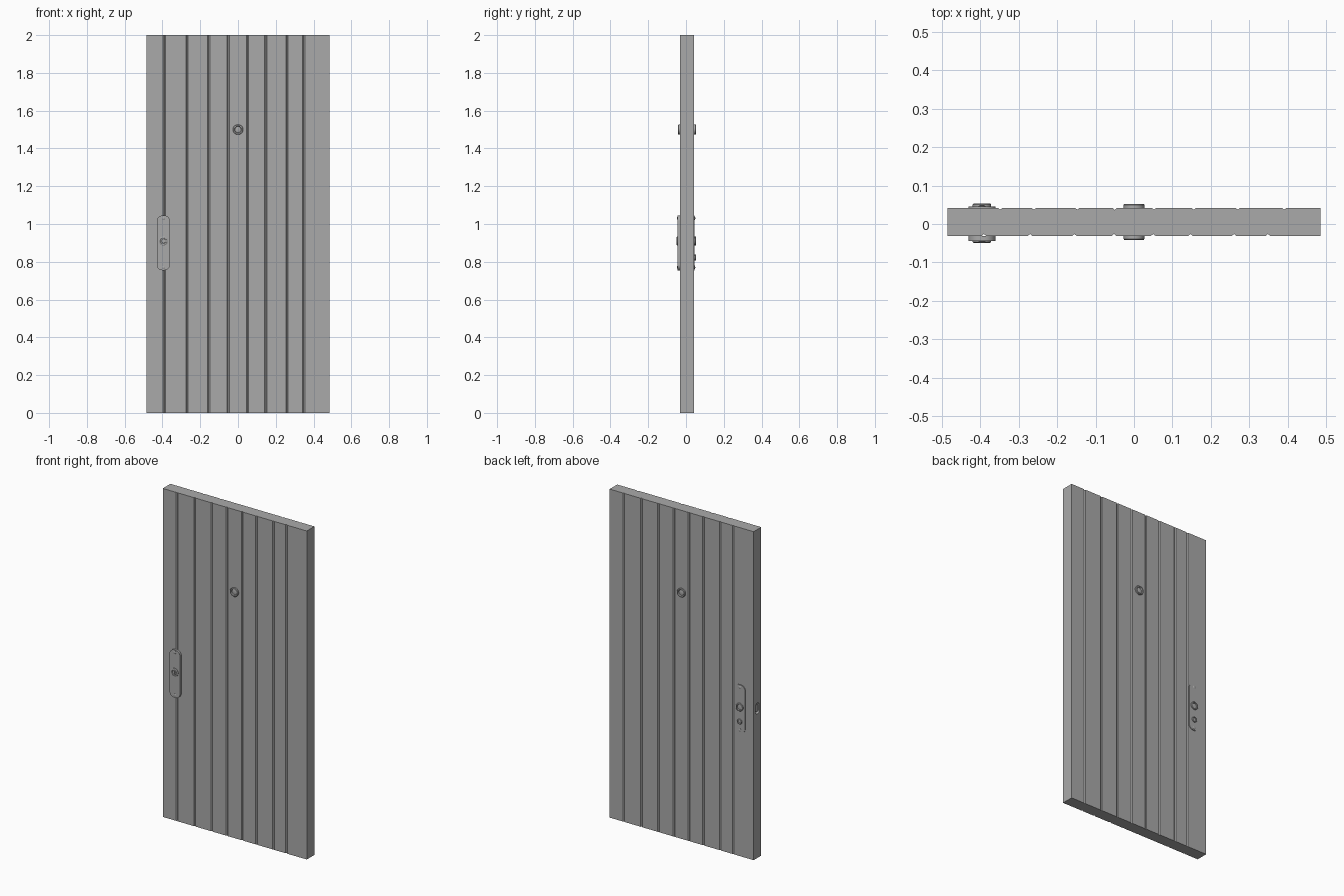
import bpy
import bmesh
import math
from mathutils import Matrix, Vector

if "Cube" in bpy.data.objects:
    bpy.data.objects.remove(bpy.data.objects["Cube"])

grey = bpy.data.materials.new("door grey")
grey.use_nodes = True
colour = (0.4, 0.4, 0.4, 1)
grey.diffuse_color = colour
grey.node_tree.nodes["Principled BSDF"].inputs["Base Color"].default_value = colour

FRONT, BACK = -0.031, 0.042
HALF, TOP = 0.485, 2.0
LOCK_X, LOCK_Z = -0.395, 0.91
GROOVES = [-0.39, -0.27, -0.155, -0.052, 0.05, 0.147, 0.26, 0.348]


def prism(name, outline, direction):
    """Extrude a closed planar outline along a vector."""
    bm = bmesh.new()
    face = bm.faces.new([bm.verts.new(p) for p in outline])
    new = bmesh.ops.extrude_face_region(bm, geom=[face])["geom"]
    bmesh.ops.translate(bm, vec=direction,
                        verts=[v for v in new if isinstance(v, bmesh.types.BMVert)])
    bmesh.ops.recalc_face_normals(bm, faces=bm.faces)
    mesh = bpy.data.meshes.new(name)
    bm.to_mesh(mesh)
    bm.free()
    mesh.materials.append(grey)
    ob = bpy.data.objects.new(name, mesh)
    bpy.context.collection.objects.link(ob)
    return ob


def smooth(ob):
    bpy.ops.object.select_all(action="DESELECT")
    ob.select_set(True)
    bpy.context.view_layer.objects.active = ob
    bpy.ops.object.shade_smooth_by_angle(angle=math.radians(30))


def rounded(width, height, radius, steps=8):
    """Rounded rectangle as a list of 2D points."""
    points = []
    for i, (sx, sz) in enumerate([(1, 1), (-1, 1), (-1, -1), (1, -1)]):
        for k in range(steps + 1):
            a = math.pi / 2 * (i + k / steps)
            points.append((sx * (width / 2 - radius) + radius * math.cos(a),
                           sz * (height / 2 - radius) + radius * math.sin(a)))
    return points


def lathe(name, x, z, surface, side, profile, steps=32):
    """Spin (radius, height) pairs around an axis leaving a door face."""
    bm = bmesh.new()
    rings = [[bm.verts.new((x + r * math.cos(math.tau * k / steps), surface + side * h,
                            z + r * math.sin(math.tau * k / steps)))
              for k in range(steps)] for r, h in profile]
    for a, b in zip(rings, rings[1:]):
        for k in range(steps):
            n = (k + 1) % steps
            bm.faces.new((a[k], a[n], b[n], b[k]))
    bm.faces.new(rings[0])
    bm.faces.new(rings[-1])
    bmesh.ops.recalc_face_normals(bm, faces=bm.faces)
    mesh = bpy.data.meshes.new(name)
    bm.to_mesh(mesh)
    bm.free()
    mesh.materials.append(grey)
    ob = bpy.data.objects.new(name, mesh)
    bpy.context.collection.objects.link(ob)
    smooth(ob)
    return ob


def plate(name, surface, side, depth):
    outline = [(LOCK_X + x, surface, 0.9 + z) for x, z in rounded(0.07, 0.29, 0.03)]
    ob = prism(name, outline, Vector((0, side * depth, 0)))
    smooth(ob)
    return ob


def cut(ob, cutter):
    """Apply a boolean difference and discard the cutter."""
    cutter.hide_render = True
    mod = ob.modifiers.new("cut", "BOOLEAN")
    mod.operation, mod.solver, mod.object = "DIFFERENCE", "EXACT", cutter
    bpy.ops.object.select_all(action="DESELECT")
    bpy.context.view_layer.objects.active = ob
    bpy.ops.object.modifier_apply(modifier=mod.name)
    bpy.data.objects.remove(cutter)


# Planked door leaf: one cross-section with V grooves on both faces
section = [(-HALF, FRONT)]
for x in GROOVES:
    section += [(x - 0.006, FRONT), (x, FRONT + 0.005), (x + 0.006, FRONT)]
section += [(HALF, FRONT), (HALF, BACK)]
for x in GROOVES:
    section += [(-x + 0.006, BACK), (-x, BACK - 0.005), (-x - 0.006, BACK)]
section.append((-HALF, BACK))
leaf = prism("door_leaf", [(x, y, 0) for x, y in section], Vector((0, 0, TOP)))

# Latch pocket in the lock edge, with the bolt inside it
mid = (FRONT + BACK) / 2
pocket = [(-HALF - 0.01, mid + y, LOCK_Z + z) for y, z in rounded(0.034, 0.065, 0.014)]
cut(leaf, prism("latch_cutter", pocket, Vector((0.03, 0, 0))))
bolt = [(-HALF + 0.005, mid + y, LOCK_Z + z) for y, z in rounded(0.022, 0.045, 0.008)]
prism("latch_bolt", bolt, Vector((0.02, 0, 0)))

# Peephole barrel ends with a recessed lens
EYE = [(0.027, -0.001), (0.027, 0.008), (0.025, 0.0105), (0.019, 0.0105),
       (0.016, 0.004), (0.008, 0.006)]
lathe("peephole_front", 0, 1.5, FRONT, -1, EYE)
lathe("peephole_back", 0, 1.5, BACK, 1, EYE)

# Front lock plate with a turned cylinder, slot and screws
plate("lock_plate_front", FRONT, -1, 0.013)
face = FRONT - 0.013
lathe("lock_cylinder_front", LOCK_X, LOCK_Z, face, -1,
      [(0.024, -0.001), (0.024, 0.003), (0.021, 0.005), (0.017, 0.005),
       (0.016, 0.001), (0.012, 0.001), (0.011, 0.003)])
slot = [(LOCK_X + x, face - 0.002, LOCK_Z + z) for x, z in rounded(0.004, 0.02, 0.0015, 3)]
prism("key_slot_front", slot, Vector((0, -0.002, 0)))

# Thin back plate with thumb turn, key cylinder and screws
plate("lock_plate_back", BACK, 1, 0.004)
rear = BACK + 0.004
RING = [(1, -0.001), (1, 0.005), (0.9, 0.007), (0.7, 0.007), (0.62, 0.002), (0.3, 0.003)]
for name, z, r in [("lock_cylinder_back", LOCK_Z, 0.024), ("snib_back", 0.822, 0.016)]:
    lathe(name, LOCK_X, z, rear, 1, [(r * a, h) for a, h in RING])

SCREW = [(0.009, -0.001), (0.009, 0.001), (0.006, 0.0025), (0.003, 0.003)]
for place, surface, side in [("front", face, -1), ("back", rear, 1)]:
    for end, z in [("upper", 1.03), ("lower", 0.77)]:
        lathe(f"screw_{place}_{end}", LOCK_X, z, surface, side, SCREW, 16)
